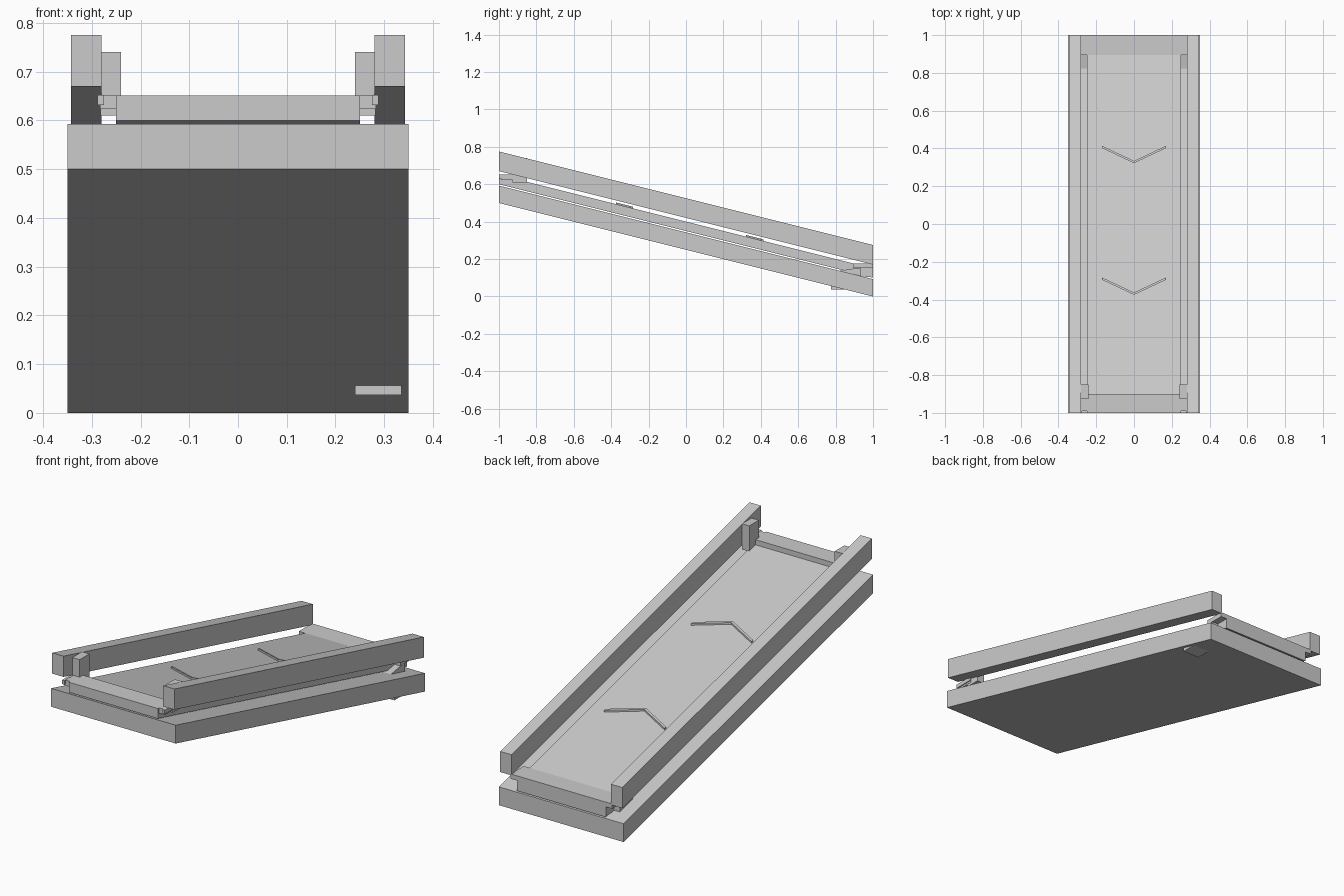
import bpy, bmesh

if "Cube" in bpy.data.objects:
    bpy.data.objects.remove(bpy.data.objects["Cube"])

SLOPE = -0.25


def prism(name, x0, x1, profile):
    """Extrude a side profile of (y, z) points from x0 to x1."""
    bm = bmesh.new()
    face = bm.faces.new([bm.verts.new((x0, y, z)) for y, z in profile])
    ext = bmesh.ops.extrude_face_region(bm, geom=[face])
    moved = [v for v in ext["geom"] if isinstance(v, bmesh.types.BMVert)]
    bmesh.ops.translate(bm, verts=moved, vec=(x1 - x0, 0, 0))
    bmesh.ops.recalc_face_normals(bm, faces=bm.faces)
    me = bpy.data.meshes.new(name)
    bm.to_mesh(me)
    bm.free()
    ob = bpy.data.objects.new(name, me)
    bpy.context.collection.objects.link(ob)
    return ob


def box(name, x0, x1, y0, y1, z0, z1):
    return prism(name, x0, x1, [(y0, z0), (y1, z0), (y1, z1), (y0, z1)])


def sloped(name, x0, x1, z0, z1):
    """Full-length inclined slab with vertical ends; heights given at y = -1."""
    d = 2 * SLOPE
    return prism(name, x0, x1, [(-1, z0), (1, z0 + d), (1, z1 + d), (-1, z1)])


def mirror_x(ob):
    m = ob.modifiers.new("mirror", "MIRROR")
    m.use_axis[0] = True
    return ob


# Inclined base, belt bed and side rails
sloped("base_slab", -0.35, 0.35, 0.50, 0.593)
sloped("belt_bed", -0.25, 0.25, 0.60, 0.65)
mirror_x(sloped("side_rail", 0.28, 0.343, 0.67, 0.775))

# Level end plates at the high and low ends
box("upper_end_plate", -0.25, 0.25, -1, -0.9, 0.625, 0.651)
mirror_x(box("upper_plate_wing", 0.25, 0.283, -0.99, -0.9, 0.623, 0.651))
mirror_x(box("upper_plate_tab", 0.275, 0.288, -1, -0.9, 0.632, 0.652))
box("lower_end_plate", -0.285, 0.285, 0.895, 1, 0.152, 0.176)
box("lower_end_block", -0.25, 0.25, 0.935, 1, 0.105, 0.152)

# Posts at the upper corners, brackets at the lower corners
mirror_x(box("corner_post", 0.24, 0.282, -0.927, -0.85, 0.61, 0.74))
mirror_x(prism("lower_bracket", 0.24, 0.283,
               [(0.82, 0.137), (0.935, 0.11), (0.935, 0.15), (0.9, 0.15)]))

# Small box under the base
box("underside_box", 0.24, 0.335, 0.775, 0.855, 0.037, 0.057)


# Raised chevron markers lying on the belt
def chevron(name, tip):
    w, arm, rise = 0.012, 0.17, 0.08
    outline = [(0, 0), (arm, rise), (arm, rise + w), (0, w),
               (-arm, rise + w), (-arm, rise)]
    bm = bmesh.new()
    rings = []
    for lift in (-0.002, 0.009):
        rings.append([bm.verts.new((x, tip + y, 0.40 + SLOPE * (tip + y) + lift))
                      for x, y in outline])
    for i in range(6):
        j = (i + 1) % 6
        bm.faces.new((rings[0][i], rings[0][j], rings[1][j], rings[1][i]))
    for r in rings:
        bm.faces.new(r[0:4])
        bm.faces.new((r[0], r[3], r[4], r[5]))
    bmesh.ops.recalc_face_normals(bm, faces=bm.faces)
    me = bpy.data.meshes.new(name)
    bm.to_mesh(me)
    bm.free()
    bpy.context.collection.objects.link(bpy.data.objects.new(name, me))


for n, tip in (("front_chevron", -0.375), ("back_chevron", 0.322)):
    chevron(n, tip)
